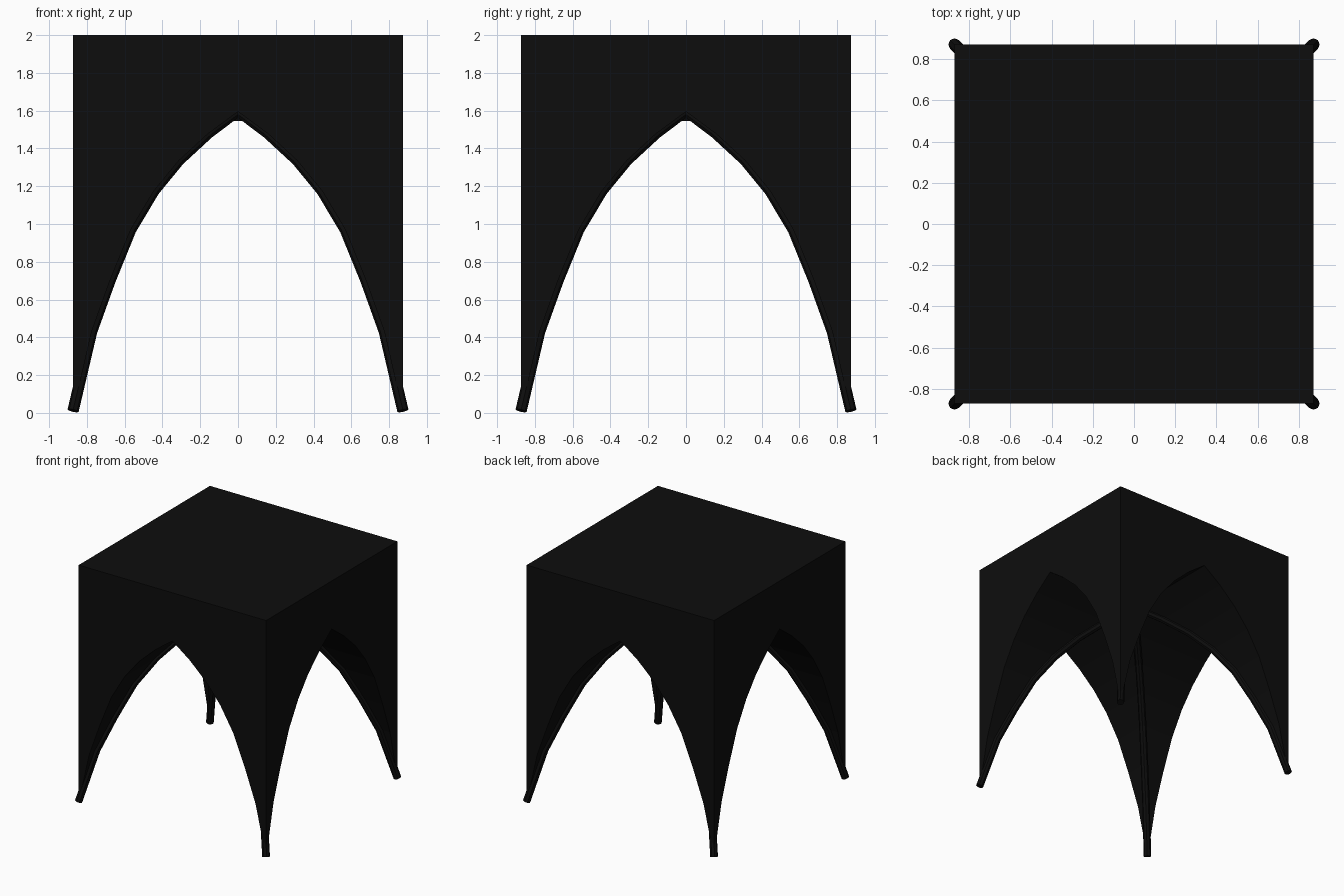
import bpy, bmesh, math
from mathutils import Matrix

if "Cube" in bpy.data.objects:
    bpy.data.objects.remove(bpy.data.objects["Cube"])

H = 0.873      # half width of the block
TOP = 2.0
# right half of the pointed arch, springing to apex (x, z)
HALF = [(H, 0.0), (0.775, 0.43), (0.678, 0.70), (0.568, 0.97),
        (0.446, 1.174), (0.314, 1.335), (0.161, 1.476), (0.0, 1.595)]
ARCH = [(-x, z) for x, z in HALF] + HALF[-2::-1]

black = bpy.data.materials.new("black")
black.diffuse_color = (0.004, 0.004, 0.004, 1)
black.use_nodes = True
black.node_tree.nodes["Principled BSDF"].inputs["Base Color"].default_value = black.diffuse_color


def add_object(name, data):
    ob = bpy.data.objects.new(name, data)
    bpy.context.collection.objects.link(ob)
    data.materials.append(black)
    return ob


# vaulted block: four identical quarters, each a wall, its web and a roof wedge
bm = bmesh.new()
for k in range(4):
    rot = Matrix.Rotation(k * math.pi / 2, 4, 'Z')

    def vert(x, y, z):
        return bm.verts.new(rot @ Matrix.Translation((x, y, z)).translation)

    edge = [vert(x, -H, z) for x, z in ARCH]
    groin = [vert(x, -abs(x), z) for x, z in ARCH]
    tops = [vert(x, -H, TOP) for x, z in ARCH]
    for i in range(len(ARCH) - 1):
        bm.faces.new((edge[i], edge[i + 1], tops[i + 1], tops[i]))
        bm.faces.new((edge[i + 1], edge[i], groin[i], groin[i + 1]))
    bm.faces.new(tops + [vert(0, 0, TOP)])
bmesh.ops.remove_doubles(bm, verts=bm.verts, dist=1e-4)
bmesh.ops.dissolve_degenerate(bm, edges=bm.edges, dist=1e-4)
bmesh.ops.recalc_face_normals(bm, faces=bm.faces)
mesh = bpy.data.meshes.new("vault_block")
bm.to_mesh(mesh)
bm.free()
add_object("vault_block", mesh)

# diagonal ribs following the groins
for name, s in (("diagonal_rib_a", 1), ("diagonal_rib_b", -1)):
    cu = bpy.data.curves.new(name, 'CURVE')
    cu.dimensions = '3D'
    cu.bevel_depth = 0.03
    cu.bevel_resolution = 2
    cu.use_fill_caps = True
    sp = cu.splines.new('POLY')
    sp.points.add(len(ARCH) - 1)
    for p, (x, z) in zip(sp.points, ARCH):
        p.co = (x, s * x, max(z, 0.012), 1)
    sp.use_smooth = False
    add_object(name, cu)

# small boss where the ribs cross
bm = bmesh.new()
bmesh.ops.create_cone(bm, cap_ends=True, segments=8, radius1=0.038,
                      radius2=0.038, depth=0.06,
                      matrix=Matrix.Translation((0, 0, 1.575)))
mesh = bpy.data.meshes.new("crossing_boss")
bm.to_mesh(mesh)
bm.free()
add_object("crossing_boss", mesh)
